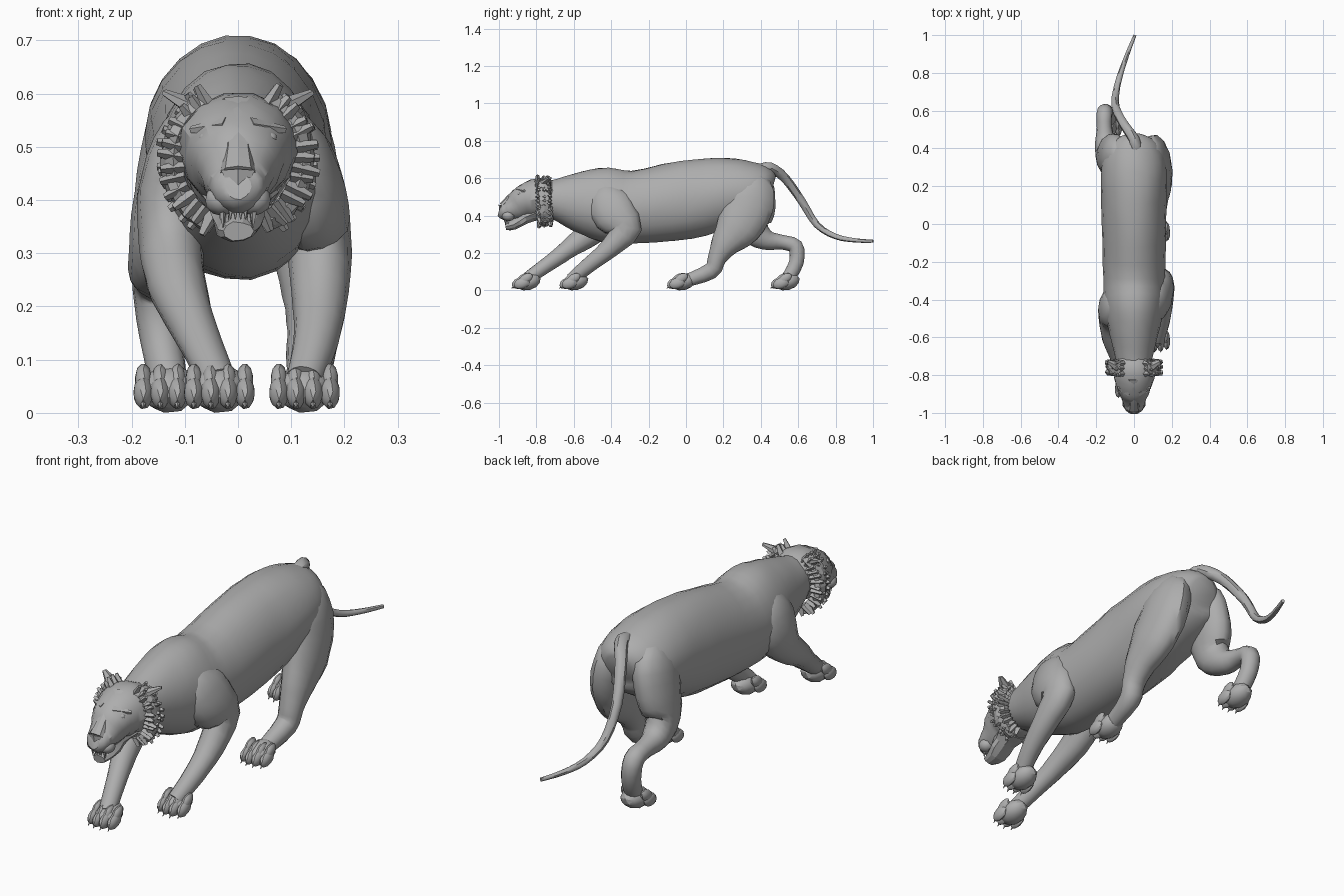
import bpy, bmesh, math, random
from mathutils import Vector, Matrix

random.seed(4)
cube = bpy.data.objects.get("Cube")
if cube:
    bpy.data.objects.remove(cube)

fur = bpy.data.materials.new("plain grey")
fur.use_nodes = True
grey = (0.42, 0.42, 0.42, 1)
fur.diffuse_color = grey
fur.node_tree.nodes["Principled BSDF"].inputs["Base Color"].default_value = grey


def finish(bm, name, angle=0):
    """Turn a bmesh into a named object; a zero angle leaves it faceted."""
    bmesh.ops.recalc_face_normals(bm, faces=bm.faces)
    mesh = bpy.data.meshes.new(name)
    bm.to_mesh(mesh)
    bm.free()
    mesh.materials.append(fur)
    part = bpy.data.objects.new(name, mesh)
    bpy.context.collection.objects.link(part)
    if angle:
        bpy.ops.object.select_all(action="DESELECT")
        part.select_set(True)
        bpy.context.view_layer.objects.active = part
        bpy.ops.object.shade_smooth_by_angle(angle=math.radians(angle))


def spline(rows, steps):
    """Catmull-Rom curve through rows of (x, y, z, half width, half depth)."""
    rows = [Vector(row) for row in rows]
    padded = [rows[0]] + rows + [rows[-1]]
    curve = []
    for before, start, end, after in zip(padded, padded[1:], padded[2:], padded[3:]):
        for step in range(steps):
            t = step / steps
            curve.append(start + (end - before) * t / 2
                         + (before - start * 2.5 + end * 2 - after / 2) * t ** 2
                         + (start * 3 - before - end * 3 + after) / 2 * t ** 3)
    return curve + [rows[-1]]


def loft(bm, rows, sides=14, steps=3, rough=0.025, egg=0.0):
    """Skin of oval rings along a path; egg narrows the upper half."""
    rows = spline(rows, steps)
    points = [Vector(row[:3]) for row in rows]
    rings = []
    for i, row in enumerate(rows):
        along = (points[min(i + 1, len(points) - 1)] - points[max(i - 1, 0)]).normalized()
        side = (Vector((1, 0, 0)) - along * along.x).normalized()
        up = side.cross(along)
        ring = []
        for k in range(sides):
            a = math.tau * k / sides
            offset = side * math.cos(a) * row[3] * (1 - egg * math.sin(a)) + up * math.sin(a) * row[4]
            ring.append(bm.verts.new(points[i] + offset * random.uniform(1 - rough, 1 + rough)))
        rings.append(ring)
    for lower, upper in zip(rings, rings[1:]):
        for k in range(sides):
            n = (k + 1) % sides
            bm.faces.new((lower[k], lower[n], upper[n], upper[k]))
    bm.faces.new(rings[0])
    bm.faces.new(rings[-1])


def blob(bm, place, size, tilt=0.0):
    matrix = (Matrix.Translation(place) @ Matrix.Rotation(tilt, 4, "X")
              @ Matrix.Diagonal((*size, 1)))
    bmesh.ops.create_icosphere(bm, subdivisions=2, radius=1, matrix=matrix)


def spike(bm, base, tip, radius, flat=1.0, sides=5, blunt=0.12):
    base, tip = Vector(base), Vector(tip)
    axis = tip - base
    matrix = (Matrix.Translation((base + tip) / 2)
              @ axis.to_track_quat("Z", "Y").to_matrix().to_4x4()
              @ Matrix.Diagonal((1, flat, 1, 1)))
    bmesh.ops.create_cone(bm, cap_ends=True, segments=sides, radius1=radius,
                          radius2=radius * blunt, depth=axis.length, matrix=matrix)


def spine_part(name, rows, angle, **shape):
    """Part centred on the spine, from rows of (y, z, half width, half height)."""
    bm = bmesh.new()
    loft(bm, [(0, *row) for row in rows], **shape)
    finish(bm, name, angle)


def limb(name, xs, paw_y, rows):
    """Leg from rows of (y, z, half depth), bending in x through three values, with its paw."""
    top, middle, foot = xs
    bm = bmesh.new()
    path = []
    for i, (y, z, depth) in enumerate(rows):
        t = i / (len(rows) - 1)
        x = top * (1 - t) * (1 - t * 2) + middle * t * (1 - t) * 4 + foot * t * (t * 2 - 1)
        path.append((x, y, z, min(depth, 0.04 + depth * 0.27), depth))
    loft(bm, path)
    finish(bm, name + "_leg", 40)

    # Paw pad with four long toes, knuckles and small claws
    bm = bmesh.new()
    blob(bm, (foot, paw_y + 0.01, 0.046), (0.054, 0.07, 0.045), 0.25)
    for i in range(4):
        spread = i - 1.5
        x = foot + spread * 0.032
        y = paw_y - 0.04 + abs(spread) * 0.012
        blob(bm, (x, y, 0.038), (0.019, 0.044, 0.03), 0.3)
        blob(bm, (x, y + 0.02, 0.062), (0.016, 0.042, 0.025), 0.6)
        spike(bm, (x, y - 0.025, 0.025), (x, y - 0.045, 0.01), 0.008, sides=4)
    finish(bm, name + "_paw", 25)


# Torso and neck
spine_part("torso", [(-.76, .50, .085, .085), (-.70, .49, .10, .11), (-.58, .475, .13, .16),
                     (-.44, .46, .158, .20), (-.28, .445, .163, .195), (0, .485, .17, .212),
                     (.2, .52, .175, .192), (.34, .545, .165, .155), (.43, .56, .125, .108),
                     (.465, .555, .06, .055)], 40, sides=22, rough=.012, egg=.06)

# Legs in a stalking stride, their tops buried in the torso
limb("front_left", (.055, .15, .125), -.6,
     [(-.43, .56, .05), (-.42, .49, .11), (-.38, .41, .12), (-.32, .33, .085),
      (-.41, .225, .054), (-.52, .135, .042), (-.61, .06, .036)])
limb("front_right", (-.055, -.125, -.035), -.855,
     [(-.44, .56, .05), (-.44, .49, .11), (-.45, .4, .11), (-.51, .31, .075),
      (-.61, .235, .055), (-.71, .16, .043), (-.86, .055, .034)])
limb("hind_left", (.055, .135, .125), -.025,
     [(.3, .6, .05), (.33, .55, .125), (.33, .45, .14), (.28, .34, .125), (.21, .25, .08),
      (.165, .17, .05), (.135, .105, .046), (0, .05, .034)])
limb("hind_right", (-.055, -.152, -.13), .53,
     [(.3, .6, .05), (.34, .55, .125), (.36, .44, .12), (.36, .33, .09), (.43, .27, .056),
      (.51, .258, .04), (.585, .235, .042), (.59, .15, .04), (.54, .055, .036)])

# Head with a sloping forehead and blunt muzzle, then its nose bridge and jaw
spine_part("head", [(-.7, .495, .08, .085), (-.76, .495, .112, .108), (-.82, .485, .106, .105),
                    (-.87, .47, .088, .09), (-.91, .445, .07, .073), (-.955, .425, .056, .052),
                    (-.985, .422, .046, .042), (-1, .425, .025, .025)], 30, sides=14, egg=.08)
spine_part("nose_bridge", [(-.82, .585, .035, .012), (-.88, .545, .03, .02),
                           (-.94, .492, .026, .022), (-.985, .452, .034, .016)],
           25, sides=8, steps=1)
spine_part("lower_jaw", [(-.8, .415, .07, .04), (-.86, .39, .055, .035),
                         (-.92, .352, .045, .03), (-.965, .342, .03, .018)],
           15, sides=10, steps=2, rough=.12)

# Nose tip
bm = bmesh.new()
spike(bm, (0, -.985, .455), (0, -.995, .405), .034, .5)
finish(bm, "nose")

# Upper and lower teeth
bm = bmesh.new()
for s in (-1, 1):
    spike(bm, (s * .03, -.965, .39), (s * .028, -.965, .348), .009)
    spike(bm, (s * .022, -.95, .35), (s * .02, -.96, .386), .008)
    for x in (.005, .014):
        spike(bm, (s * x, -.97, .385), (s * x, -.97, .363), .006)
finish(bm, "teeth")

for s, label in ((1, "left"), (-1, "right")):
    # Eye under a heavy brow, and a whisker pad
    bm = bmesh.new()
    blob(bm, (s * .057, -.89, .517), (.017, .013, .012))
    finish(bm, label + "_eye", 40)
    bm = bmesh.new()
    spike(bm, (s * .022, -.897, .538), (s * .088, -.865, .532), .018, blunt=.4)
    finish(bm, label + "_brow")
    bm = bmesh.new()
    blob(bm, (s * .029, -.95, .4), (.034, .036, .03))
    finish(bm, label + "_whisker_pad", 25)

    # Ear: a low flattened wedge swept outward
    bm = bmesh.new()
    spike(bm, (s * .065, -.765, .565), (s * .138, -.728, .602), .036, .6, 6, .3)
    finish(bm, label + "_ear")

    # Cheek ruff: a thick arc from ear to jaw, broken up by blunt tufts
    bm = bmesh.new()
    arc = []
    for i in range(14):
        a = math.radians(60 - i * 9.5)
        out = Vector((s * math.cos(a), 0, math.sin(a)))
        middle = Vector((out.x * .122, -.765 + i * .001, .475 + out.z * .128))
        arc.append((*middle, .022, .042 - i * .001))
        for back in (-.028, 0, .026):
            stray = Vector([random.uniform(-.008, .008) for axis in "xyz"])
            base = middle + Vector((0, back, 0)) - out * .02
            spike(bm, base, base + out * .046 + stray, .019, .8, 4, .45)
    loft(bm, arc, sides=8, steps=1, rough=.15)
    finish(bm, label + "_cheek_ruff")

# Tail, tapering along its length
tail = [(.01, .39, .645), (0, .45, .655), (-.055, .53, .6), (-.098, .62, .475),
        (-.095, .7, .35), (-.07, .8, .288), (-.035, .9, .268), (.005, 1, .263)]
bm = bmesh.new()
loft(bm, [(*point, .032 - i * .0034, .032 - i * .0034) for i, point in enumerate(tail)], sides=9)
finish(bm, "tail", 40)
